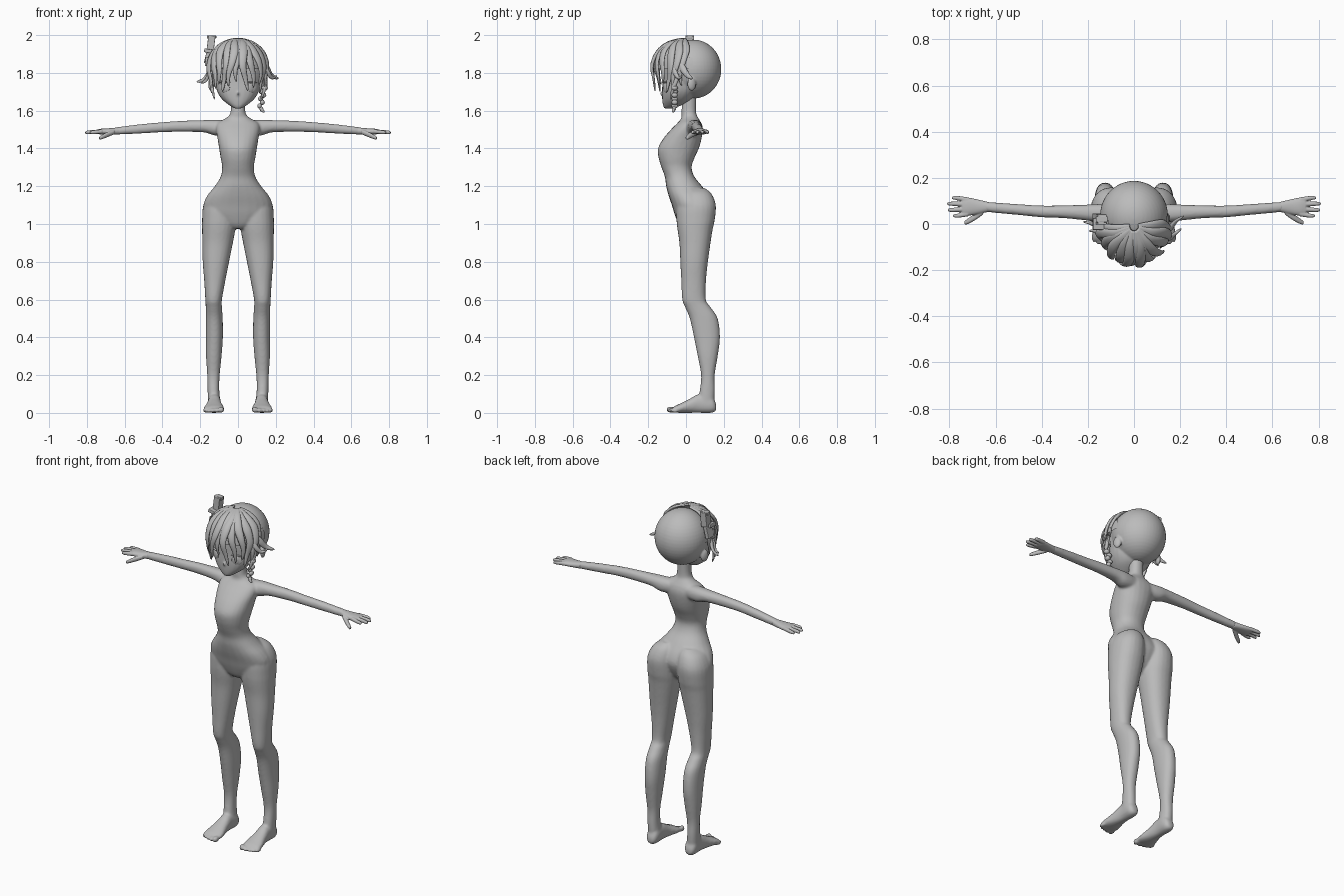
import bpy, bmesh, math, random
from mathutils import Vector, Matrix

random.seed(3)
grey = bpy.data.materials.new("plain_grey")
grey.diffuse_color = (0.5, 0.5, 0.5, 1)


def smooth_rows(rows, sub):
    """Catmull-Rom interpolation of rows of numbers."""
    out = []
    for i in range(len(rows) - 1):
        p = [rows[max(i - 1, 0)], rows[i], rows[i + 1], rows[min(i + 2, len(rows) - 1)]]
        for k in range(sub):
            t = k / sub
            out.append([0.5 * (2 * b + (c - a) * t + (2 * a - 5 * b + 4 * c - d) * t * t
                               + (3 * b - a - 3 * c + d) * t ** 3) for a, b, c, d in zip(*p)])
    return out + [list(rows[-1])]


def skin(bm, rings, n=24, p=2.2):
    """Closed tube through superellipse rings (centre, u, v)."""
    loops = []
    for c, u, v in rings:
        loop = []
        for k in range(n):
            a = 2 * math.pi * k / n
            ca, sa = math.cos(a), math.sin(a)
            loop.append(bm.verts.new(c + u * math.copysign(abs(ca) ** (2 / p), ca)
                                     + v * math.copysign(abs(sa) ** (2 / p), sa)))
        loops.append(loop)
    faces = [bm.faces.new(loops[0][::-1]), bm.faces.new(loops[-1])]
    for l0, l1 in zip(loops, loops[1:]):
        for k in range(n):
            m = (k + 1) % n
            faces.append(bm.faces.new((l0[k], l0[m], l1[m], l1[k])))
    bmesh.ops.recalc_face_normals(bm, faces=faces)


def loft_z(bm, rows, s=1, p=2.2):
    """Rows: z, centre x, half width, front y, back y."""
    skin(bm, [(Vector((s * x, (f + b) / 2, z)), Vector((w, 0, 0)), Vector((0, (b - f) / 2, 0)))
              for z, x, w, f, b in smooth_rows(rows, 4)], p=p)


def loft_x(bm, rows, s):
    """Rows: x, front y, back y, low z, high z."""
    skin(bm, [(Vector((s * x, (f + b) / 2, (l + h) / 2)), Vector((0, (b - f) / 2, 0)), Vector((0, 0, (h - l) / 2)))
              for x, f, b, l, h in smooth_rows(rows, 4)])


def loft_y(bm, rows, s):
    """Rows: y, centre x, half width, low z, high z."""
    skin(bm, [(Vector((s * x, y, (l + h) / 2)), Vector((w, 0, 0)), Vector((0, 0, (h - l) / 2)))
              for y, x, w, l, h in smooth_rows(rows, 4)])


def ball(bm, c, r, rot=0, seg=24):
    m = Matrix.Translation(c) @ Matrix.Rotation(rot, 4, 'Z') @ Matrix.Diagonal((*r, 1))
    return bmesh.ops.create_uvsphere(bm, u_segments=seg, v_segments=seg // 2, radius=1, matrix=m)


def box(bm, c, size, tilt=0):
    m = Matrix.Translation(c) @ Matrix.Rotation(tilt, 4, 'Y') @ Matrix.Diagonal((*size, 1))
    bmesh.ops.create_cube(bm, size=1, matrix=m)


def strand(bm, pts, w, th=0.012, pointed=True):
    """Flat lock (or round tube) following the points round the head."""
    P = [Vector(q) for q in smooth_rows(pts, 5)]
    rings = []
    for i, q in enumerate(P):
        s = i / (len(P) - 1)
        t = (P[min(i + 1, len(P) - 1)] - P[max(i - 1, 0)]).normalized()
        u = t.cross(q - Vector((0, 0.03, 1.80))).normalized()
        k = (1 - s) ** 0.6 * (0.35 + 0.65 * min(1, s * 2.5)) + 0.03 if pointed else 1 - 0.25 * s
        rings.append((q, u * w * k, u.cross(t) * th * min(1, k + 0.1)))
    skin(bm, rings, 10, 2)


def finish(bm, name, voxel=None):
    me = bpy.data.meshes.new(name)
    bm.to_mesh(me)
    bm.free()
    me.materials.append(grey)
    for f in me.polygons:
        f.use_smooth = True
    ob = bpy.data.objects.new(name, me)
    bpy.context.collection.objects.link(ob)
    if voxel:
        r = ob.modifiers.new("fuse", 'REMESH')
        r.mode, r.voxel_size, r.use_smooth_shade = 'VOXEL', voxel, True
        sm = ob.modifiers.new("soften", 'SMOOTH')
        sm.factor, sm.iterations = 0.5, 5
    return ob


# Body: torso, legs, feet and arms fused into one smooth skin
bm = bmesh.new()
loft_z(bm, [(0.975, 0, .05, -.02, .06), (1.0, 0, .11, -.04, .09), (1.05, 0, .17, -.06, .12),
            (1.10, 0, .183, -.075, .135), (1.15, 0, .163, -.092, .12), (1.20, 0, .123, -.105, .085),
            (1.25, 0, .092, -.112, .045), (1.30, 0, .084, -.13, .03), (1.35, 0, .092, -.145, .045),
            (1.40, 0, .10, -.148, .068), (1.45, 0, .108, -.122, .082), (1.50, 0, .116, -.08, .088),
            (1.535, 0, .108, -.045, .08), (1.56, 0, .065, -.025, .066), (1.59, 0, .04, -.024, .054),
            (1.68, 0, .036, -.02, .055)])
for s in (1, -1):
    loft_z(bm, [(.04, .125, .034, .06, .15), (.12, .13, .031, .073, .153), (.2, .13, .033, .08, .152),
                (.3, .128, .041, .062, .168), (.4, .125, .045, .042, .18), (.5, .126, .045, .02, .168),
                (.56, .128, .043, -.005, .13), (.6, .129, .044, -.02, .105), (.7, .123, .056, -.025, .106),
                (.8, .117, .07, -.03, .116), (.9, .108, .081, -.035, .13), (.97, .102, .088, -.045, .141),
                (1.02, .1, .09, -.05, .152), (1.1, .097, .087, -.05, .158), (1.16, .085, .068, -.03, .135),
                (1.19, .07, .035, 0, .10)], s)
    loft_y(bm, [(.16, .125, .018, .012, .045), (.135, .125, .034, 0, .09), (.07, .125, .034, 0, .10),
                (.02, .126, .041, 0, .075), (-.03, .127, .053, 0, .05), (-.06, .128, .055, .002, .036),
                (-.072, .128, .05, .006, .026)], s)
    for x, y, r in ((.088, -.082, .017), (.114, -.08, .013), (.136, -.075, .012), (.156, -.068, .011), (.174, -.058, .011)):
        ball(bm, (s * x, y, r), (r * .9, .024, r), seg=16)
    loft_x(bm, [(.05, .0, .08, 1.47, 1.55), (.12, .004, .088, 1.468, 1.552), (.18, .012, .085, 1.485, 1.55),
                (.3, .025, .081, 1.488, 1.546), (.4, .029, .08, 1.486, 1.539), (.5, .039, .086, 1.48, 1.53),
                (.6, .048, .093, 1.475, 1.518), (.65, .054, .096, 1.474, 1.511)], s)
finish(bm, "body", 0.007)

# Hands
for s, side in ((1, "left"), (-1, "right")):
    bm = bmesh.new()
    loft_x(bm, [(.63, .053, .095, 1.474, 1.512), (.68, .042, .107, 1.473, 1.507), (.72, .036, .115, 1.473, 1.505),
                (.745, .04, .112, 1.478, 1.5)], s)
    for y0, y1, tip in ((.044, .036, .785), (.065, .061, .808), (.085, .088, .81), (.105, .113, .79)):
        loft_x(bm, [(.72, y0 - .011, y0 + .011, 1.479, 1.501), (tip - .02, y1 - .009, y1 + .009, 1.476, 1.496),
                    (tip - .003, y1 - .006, y1 + .006, 1.477, 1.491), (tip, y1 - .002, y1 + .002, 1.481, 1.486)], s)
    loft_x(bm, [(.655, .04, .07, 1.475, 1.5), (.69, .016, .045, 1.46, 1.488), (.72, .0, .024, 1.449, 1.472),
                (.735, -.003, .013, 1.446, 1.462)], s)
    finish(bm, side + "_hand", 0.003)

# Head: round skull, tapered face, ears, small nose
bm = bmesh.new()
ball(bm, (0, .037, 1.82), (.147, .15, .156), seg=48)
loft_z(bm, [(1.612, 0, .018, -.115, -.07), (1.63, 0, .048, -.122, -.02), (1.66, 0, .084, -.126, .03),
            (1.70, 0, .11, -.127, .06), (1.75, 0, .122, -.125, .08), (1.80, 0, .13, -.125, .08),
            (1.86, 0, .13, -.118, .08), (1.92, 0, .095, -.08, .08)], p=2.3)
ball(bm, (0, -.126, 1.69), (.007, .012, .012), seg=12)
for s in (1, -1):
    ball(bm, (s * .142, .03, 1.74), (.014, .024, .036), s * .4)
finish(bm, "head", 0.005)

# Eyes: thin plates with upper lid lines
bm = bmesh.new()
for s in (1, -1):
    ball(bm, (s * .07, -.108, 1.722), (.03, .005, .026), s * .48)
    ball(bm, (s * .068, -.111, 1.722), (.018, .005, .022), s * .48)
    ball(bm, (s * .072, -.109, 1.75), (.036, .008, .004), s * .48)
finish(bm, "eyes")

# Hair: scalp cap plus layered fringe locks
bm = bmesh.new()
ball(bm, (0, .015, 1.82), (.153, .165, .16), seg=48)
bmesh.ops.delete(bm, geom=[f for f in bm.faces if f.calc_center_median().z < 1.82 or f.calc_center_median().y >
                           -.045 + .5 * abs(f.calc_center_median().x)], context='FACES')
N = 13
for i in range(N):
    a = math.radians(-88 + 176 * i / (N - 1))
    end = math.radians((112, 130, 120)[i % 3] + 8 * abs(math.sin(a)))
    lift = 1 + 0.05 * (i % 2)
    pts = []
    for k in range(6):
        t = 0.12 + (end - 0.12) * k / 5
        sn = math.sin(t) if t < 1.6 else max(math.sin(t), .94)
        sway = a + 0.10 * math.sin(3 * t + i)
        pts.append((.153 * lift * sn * math.sin(sway), -.01 - .166 * lift * sn * math.cos(sway),
                    1.815 + .165 * math.cos(t)))
    strand(bm, pts, .031)
# side flicks and thin side locks
for pts, w in (([(.12, -.04, 1.90), (.155, -.02, 1.83), (.18, .01, 1.785), (.215, .035, 1.77)], .024),
               ([(.13, -.06, 1.87), (.155, -.06, 1.81), (.18, -.04, 1.775), (.205, -.02, 1.785)], .018),
               ([(-.12, -.04, 1.88), (-.15, -.02, 1.81), (-.18, 0, 1.765), (-.22, .01, 1.752)], .022),
               ([(-.13, -.05, 1.86), (-.152, -.04, 1.80), (-.17, -.03, 1.76), (-.195, -.03, 1.745)], .016),
               ([(-.14, -.03, 1.84), (-.145, -.05, 1.77), (-.135, -.07, 1.71), (-.125, -.07, 1.66)], .016),
               ([(.14, -.03, 1.84), (.146, -.05, 1.77), (.14, -.07, 1.71), (.12, -.08, 1.66)], .018)):
    strand(bm, pts, w)
finish(bm, "hair")

# Small plait hanging at one side
bm = bmesh.new()
for i in range(6):
    z = 1.72 - .019 * i
    ball(bm, (.135 - .003 * i + .006 * (-1) ** i, -.06, z), (.017 - .001 * i, .017, .014), seg=12)
strand(bm, [(.122, -.06, 1.62), (.125, -.065, 1.605), (.14, -.07, 1.592)], .016)
finish(bm, "side_plait")

# Upright hair clip
bm = bmesh.new()
box(bm, (-.143, .02, 1.955), (.038, .045, .085), .12)
box(bm, (-.14, .02, 1.99), (.05, .025, .018))
box(bm, (-.152, .0, 1.915), (.055, .05, .02), .2)
box(bm, (-.162, .02, 1.885), (.022, .05, .07), .25)
box(bm, (-.165, -.01, 1.86), (.018, .03, .05), .1)
clip = finish(bm, "hair_clip")
bev = clip.modifiers.new("edges", 'BEVEL')
bev.width, bev.segments = 0.003, 2
for f in clip.data.polygons:
    f.use_smooth = False
